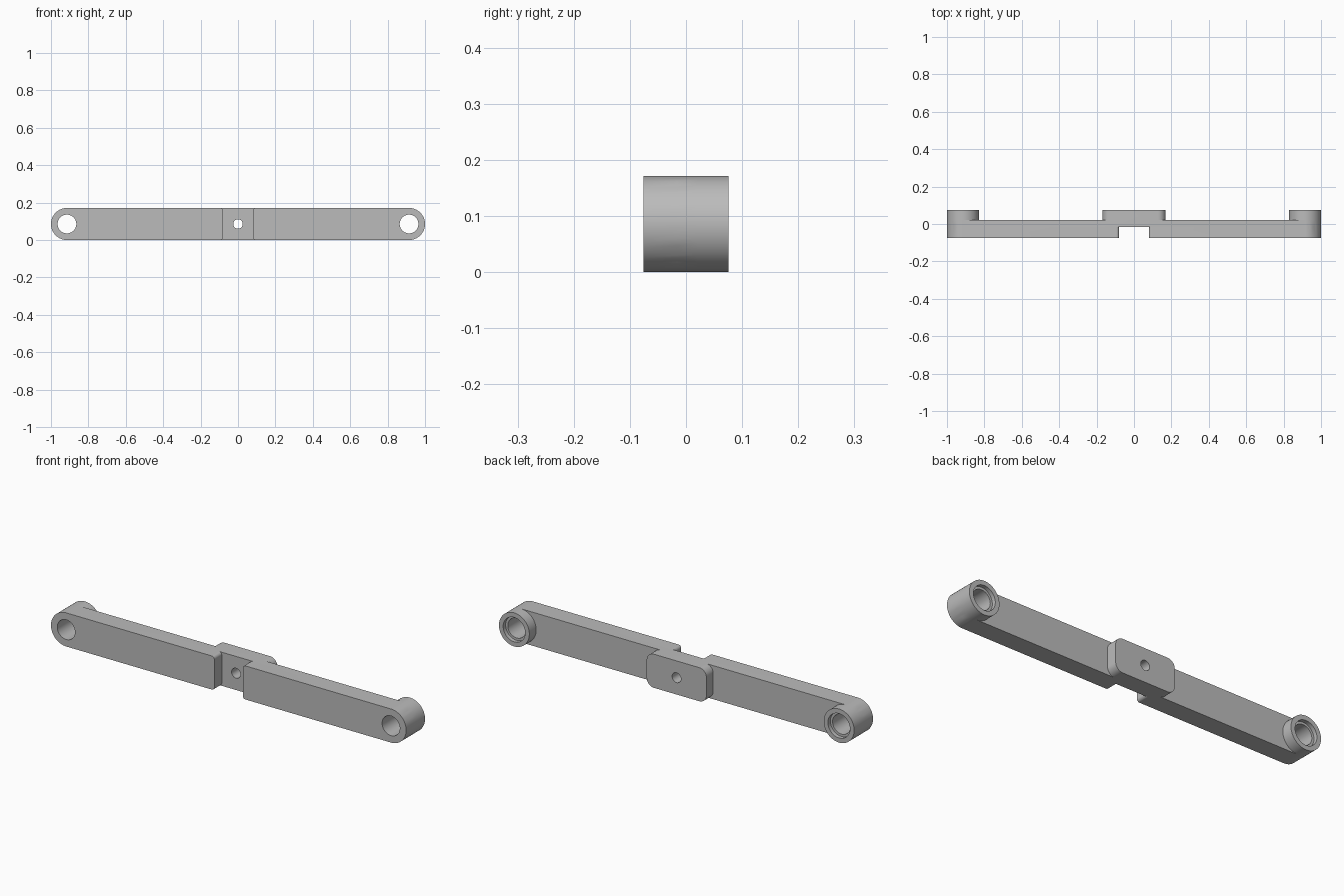
import bpy, bmesh, math

cube = bpy.data.objects.get("Cube")
if cube:
    bpy.data.objects.remove(cube, do_unlink=True)

H = 0.171            # height of the arm
R = H / 2            # radius of the rounded ends
END = 1 - R          # x of the end pivots
FRONT, NOTCH, BACK, REAR = -0.076, -0.016, 0.021, 0.076

grey = bpy.data.materials.new("plain grey")
grey.use_nodes = True
colour = (0.5, 0.5, 0.5, 1)
grey.diffuse_color = colour
grey.node_tree.nodes["Principled BSDF"].inputs["Base Color"].default_value = colour


def prism(name, x0, x1, y0, y1, r_left, r_right, half=R):
    """Rounded rectangle in xz, extruded along y; radii for each end."""
    bm = bmesh.new()
    steps = 20
    points = []
    for corner, (sx, sz) in enumerate([(1, 1), (-1, 1), (-1, -1), (1, -1)]):
        r = r_right if sx > 0 else r_left
        cx = x1 - r if sx > 0 else x0 + r
        cz = R + sz * (half - r)
        for i in range(steps + 1):
            a = math.pi / 2 * (corner + i / steps)
            points.append((cx + r * math.cos(a), y0, cz + r * math.sin(a)))
    verts = [bm.verts.new(p) for p in points]
    bmesh.ops.remove_doubles(bm, verts=verts, dist=1e-5)
    face = bm.faces.new(list(bm.verts))
    out = bmesh.ops.extrude_face_region(bm, geom=[face])
    moved = [v for v in out["geom"] if isinstance(v, bmesh.types.BMVert)]
    bmesh.ops.translate(bm, verts=moved, vec=(0, y1 - y0, 0))
    bmesh.ops.recalc_face_normals(bm, faces=bm.faces)
    mesh = bpy.data.meshes.new(name)
    bm.to_mesh(mesh)
    bm.free()
    mesh.materials.append(grey)
    obj = bpy.data.objects.new(name, mesh)
    bpy.context.collection.objects.link(obj)
    return obj


def cylinder(name, x, y0, y1, r):
    return prism(name, x - r, x + r, y0, y1, r, r, r)


def combine(target, tool, operation):
    mod = target.modifiers.new(operation, 'BOOLEAN')
    mod.operation, mod.solver, mod.object = operation, 'EXACT', tool
    bpy.context.view_layer.objects.active = target
    bpy.ops.object.modifier_apply(modifier=mod.name)
    bpy.data.objects.remove(tool, do_unlink=True)


# Full-length web that carries everything
arm = prism("link_arm", -1, 1, NOTCH, BACK, R, R)

# Front bars either side of the notch, and the rear end bosses
small = 0.015
combine(arm, prism("left_bar", 0.08, 1, FRONT, NOTCH, small, R), 'UNION')
combine(arm, prism("right_bar", -1, -0.08, FRONT, NOTCH, R, small), 'UNION')
for x in (-END, END):
    combine(arm, cylinder("end_boss", x, BACK, REAR, R), 'UNION')

# Rounded block behind the notch
combine(arm, prism("center_block", -0.168, 0.168, BACK, REAR, 0.04, 0.04), 'UNION')

# Pivot holes with a rear counterbore, and the small center hole
for x in (-END, END):
    combine(arm, cylinder("pivot_hole", x, -0.2, 0.2, 0.05), 'DIFFERENCE')
    combine(arm, cylinder("counterbore", x, REAR - 0.02, 0.2, 0.062), 'DIFFERENCE')
combine(arm, cylinder("center_hole", 0, -0.2, 0.2, 0.025), 'DIFFERENCE')

bpy.ops.object.select_all(action='DESELECT')
arm.select_set(True)
bpy.context.view_layer.objects.active = arm
bpy.ops.object.shade_smooth_by_angle(angle=math.radians(30))
